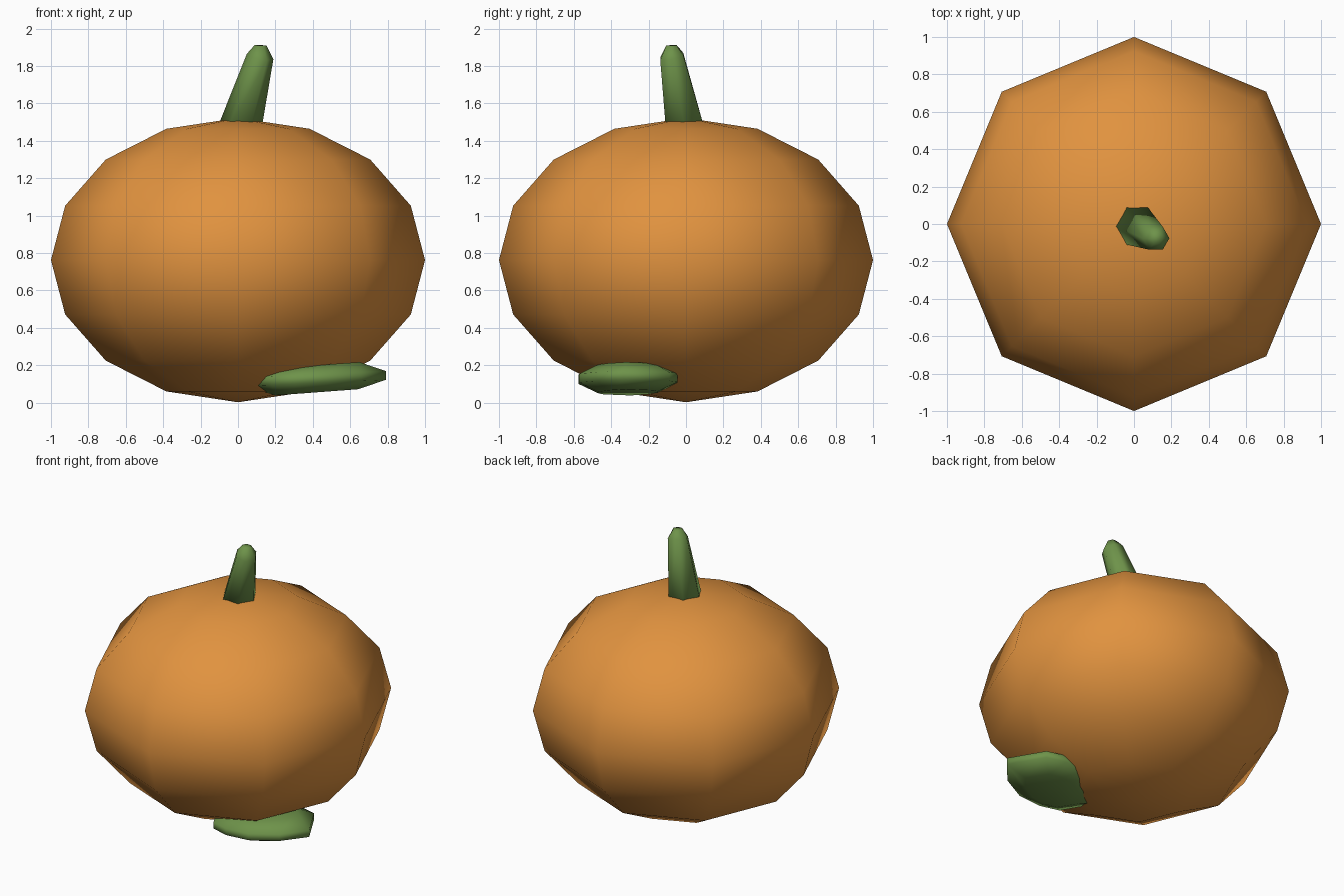
import bpy
import bmesh
from math import cos, sin, pi
from mathutils import Vector

cube = bpy.data.objects.get("Cube")
if cube:
    bpy.data.objects.remove(cube, do_unlink=True)


def make_material(name, colour):
    mat = bpy.data.materials.new(name)
    mat.use_nodes = True
    mat.diffuse_color = (*colour, 1)
    mat.node_tree.nodes["Principled BSDF"].inputs["Base Color"].default_value = (*colour, 1)
    return mat


def finish(bm, name, mat):
    bmesh.ops.recalc_face_normals(bm, faces=bm.faces)
    for face in bm.faces:
        face.smooth = True
    mesh = bpy.data.meshes.new(name)
    bm.to_mesh(mesh)
    bm.free()
    mesh.materials.append(mat)
    obj = bpy.data.objects.new(name, mesh)
    bpy.context.collection.objects.link(obj)
    return obj


def loft(name, rings, mat):
    """Bridge equal-length rings of points and cap both ends."""
    bm = bmesh.new()
    loops = [[bm.verts.new(p) for p in ring] for ring in rings]
    n = len(loops[0])
    for low, high in zip(loops, loops[1:]):
        for i in range(n):
            j = (i + 1) % n
            bm.faces.new((low[i], low[j], high[j], high[i]))
    bm.faces.new(loops[0][::-1])
    bm.faces.new(loops[-1])
    return finish(bm, name, mat)


orange = make_material("pumpkin_orange", (0.75, 0.29, 0.05))
green = make_material("stem_green", (0.155, 0.29, 0.068))

# Body: squashed eight-sided sphere
bm = bmesh.new()
bmesh.ops.create_uvsphere(bm, u_segments=8, v_segments=8, radius=1)
bmesh.ops.scale(bm, vec=(1, 1, 0.76), verts=bm.verts)
bmesh.ops.translate(bm, vec=(0, 0, 0.762), verts=bm.verts)
finish(bm, "pumpkin_body", orange)

# Stem: leaning six-sided taper with a rounded tip
stem_rings = []
for x, y, z, radius, tilt in [
    (0.0, 0.0, 1.44, 0.122, 0),
    (0.118, -0.076, 1.85, 0.071, 0.2),
    (0.121, -0.078, 1.91, 0.032, 0.05),
]:
    ring = []
    for i in range(6):
        dx, dy = radius * cos(i * pi / 3), radius * sin(i * pi / 3)
        ring.append((x + dx, y + dy, z - tilt * (dx - dy)))
    stem_rings.append(ring)
loft("stem", stem_rings, green)

# Leaf: thick flat pad under the front left side, point-symmetric outline
half = [Vector(p) for p in [(0.37, -0.02), (0.24, 0.22), (0.11, 0.265), (-0.06, 0.26), (-0.24, 0.17)]]
outline = half + [-p for p in half]
leaf_rings = [
    [(0.42 + p.x * s, -0.31 + p.y * s, 0.13 + h + 0.045 * p.x) for p in outline]
    for s, h in [(0.6, -0.075), (1, -0.025), (1, 0.022), (0.62, 0.07)]
]
loft("leaf", leaf_rings, green)
